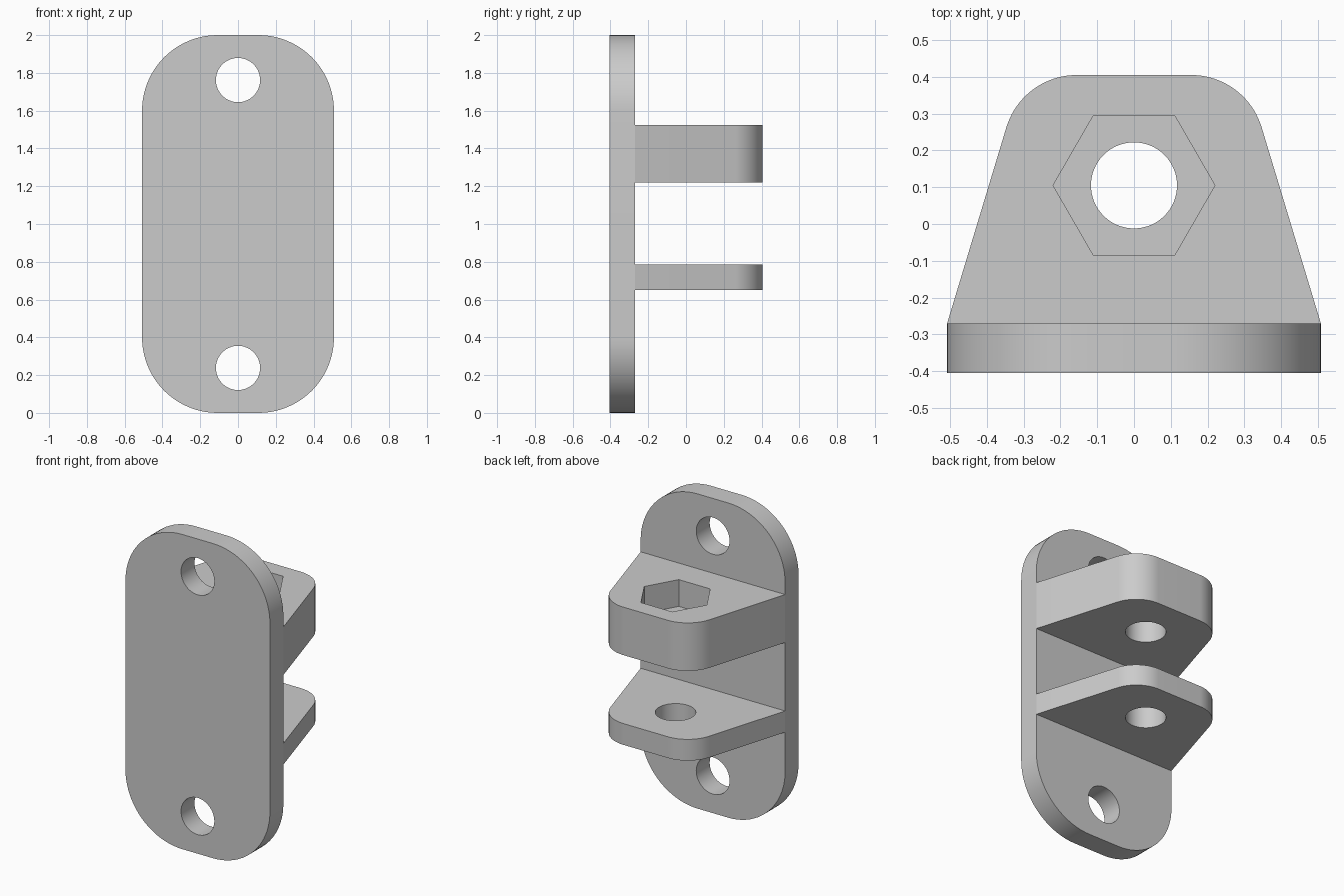
import bpy, bmesh, math
from mathutils import Vector, Matrix

cube = bpy.data.objects.get("Cube")
if cube:
    bpy.data.objects.remove(cube, do_unlink=True)

grey = bpy.data.materials.new("light grey")
grey.use_nodes = True
grey.diffuse_color = (0.6, 0.6, 0.6, 1)
grey.node_tree.nodes["Principled BSDF"].inputs["Base Color"].default_value = grey.diffuse_color


def rounded(corners, steps=20):
    """Outline through (x, y, radius) corners, each rounded by its radius."""
    pts = []
    for i, (x, y, r) in enumerate(corners):
        p = Vector((x, y))
        if r == 0:
            pts.append(p)
            continue
        a = (Vector(corners[i - 1][:2]) - p).normalized()
        b = (Vector(corners[(i + 1) % len(corners)][:2]) - p).normalized()
        half = a.angle(b) / 2
        centre = p + (a + b).normalized() * r / math.sin(half)
        start = p + a * r / math.tan(half) - centre
        end = p + b * r / math.tan(half) - centre
        turn = math.atan2(start.x * end.y - start.y * end.x, start.dot(end))
        pts += [centre + Matrix.Rotation(turn * k / steps, 2) @ start
                for k in range(steps + 1)]
    return pts


def polygon(x, y, r, sides):
    return [Vector((x + r * math.cos(math.tau * k / sides),
                    y + r * math.sin(math.tau * k / sides))) for k in range(sides)]


def prism(name, outline, low, high, upright=False):
    """Extrude an outline along z, or along y when it is drawn upright in x-z."""
    bm = bmesh.new()
    place = (lambda p, d: (p.x, d, p.y)) if upright else (lambda p, d: (p.x, p.y, d))
    face = bm.faces.new([bm.verts.new(place(p, low)) for p in outline])
    step = Vector(place(Vector((0, 0)), high - low))
    new = bmesh.ops.extrude_face_region(bm, geom=[face])["geom"]
    bmesh.ops.translate(bm, vec=step, verts=[v for v in new if isinstance(v, bmesh.types.BMVert)])
    bmesh.ops.recalc_face_normals(bm, faces=bm.faces)
    mesh = bpy.data.meshes.new(name)
    bm.to_mesh(mesh)
    bm.free()
    mesh.materials.append(grey)
    obj = bpy.data.objects.new(name, mesh)
    bpy.context.collection.objects.link(obj)
    return obj


def cut(obj, cutter):
    cutter.hide_render = True
    mod = obj.modifiers.new("cut", 'BOOLEAN')
    mod.operation, mod.solver, mod.object = 'DIFFERENCE', 'EXACT', cutter
    bpy.context.view_layer.objects.active = obj
    bpy.ops.object.modifier_apply(modifier=mod.name)
    bpy.data.objects.remove(cutter, do_unlink=True)


W, BACK, FRONT, TIP = 0.508, -0.27, -0.405, 0.405
HOLE_Y = 0.105

# Mounting plate with two screw holes
plate = prism("mounting_plate",
              rounded([(-W, 0, 0.4), (W, 0, 0.4), (W, 2, 0.4), (-W, 2, 0.4)]),
              FRONT, BACK, upright=True)
for z in (0.238, 1.762):
    cut(plate, prism("screw_hole", polygon(0, z, 0.117, 64), FRONT - 0.1, BACK + 0.1, upright=True))

# Tapered lugs with a bolt hole each
lug_outline = rounded([(-W, BACK, 0), (W, BACK, 0), (0.304, TIP, 0.2), (-0.304, TIP, 0.2)])
lugs = []
for name, low, high in (("lower_lug", 0.65, 0.785), ("upper_lug", 1.22, 1.525)):
    lug = prism(name, lug_outline, low, high)
    cut(lug, prism("bolt_hole", polygon(0, HOLE_Y, 0.117, 64), low - 0.1, high + 0.1))
    lugs.append(lug)

# Hexagonal nut pocket in the upper lug
cut(lugs[1], prism("nut_pocket", polygon(0, HOLE_Y, 0.22, 6), 1.355, 1.6))

# Smooth the round walls, keep edges sharp
bpy.ops.object.select_all(action='DESELECT')
for obj in [plate] + lugs:
    obj.select_set(True)
bpy.context.view_layer.objects.active = plate
bpy.ops.object.shade_smooth_by_angle(angle=math.radians(30))
